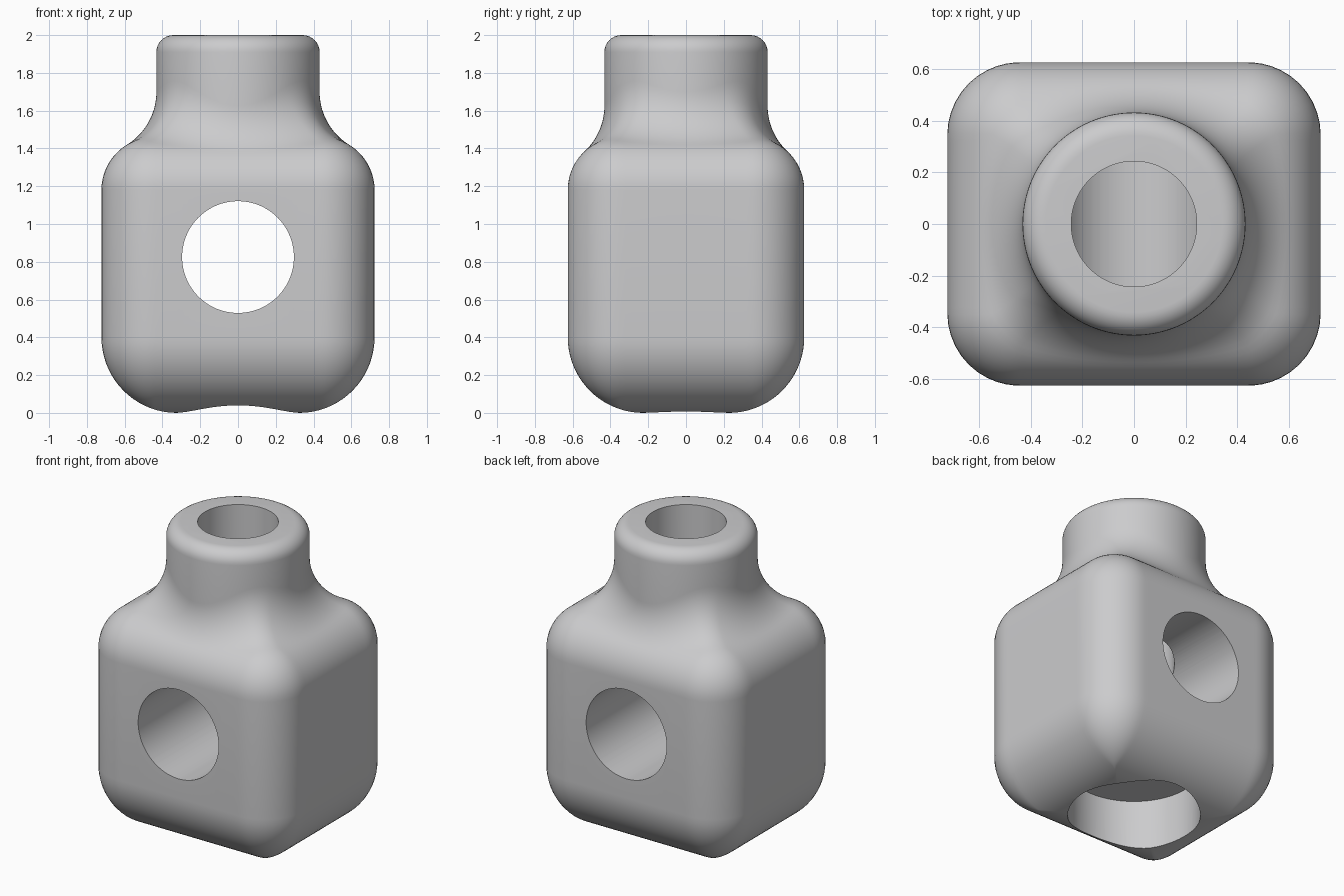
import bpy, bmesh, math
from mathutils import Vector

if "Cube" in bpy.data.objects:
    bpy.data.objects.remove(bpy.data.objects["Cube"])

HX, HY = 0.723, 0.626           # body half sizes
R_EDGE, Z_EDGE = 0.28, 1.18     # upright and shoulder rounding, its start height
R_BASE = 0.40                   # bottom rounding
R_NECK, R_TOP, R_BLEND = 0.432, 0.09, 0.33
CX, CY = HX - R_EDGE, HY - R_EDGE
COLS = 144


def column(t):
    """Points from the neck rim down to the base along one angle."""
    c, s = math.cos(t), math.sin(t)
    pts = []
    # rounded rim
    for i in range(9):
        a = math.pi / 2 * (1 - i / 8)
        r = R_NECK - R_TOP + R_TOP * math.cos(a)
        pts.append((r * c, r * s, 2 - R_TOP + R_TOP * math.sin(a)))
    # ball rolling between neck and shoulder
    bx, by = (R_NECK + R_BLEND) * c, (R_NECK + R_BLEND) * s
    kx, ky = max(-CX, min(CX, bx)), max(-CY, min(CY, by))
    out = Vector((bx - kx, by - ky))
    dist = out.length
    n = out.normalized()
    phi = math.acos(dist / (R_EDGE + R_BLEND))
    ball = Vector((bx, by, Z_EDGE + (R_EDGE + R_BLEND) * math.sin(phi)))
    start = Vector((-c, -s, 0))
    end = Vector((-n.x * math.cos(phi), -n.y * math.cos(phi), -math.sin(phi)))
    for i in range(15):
        pts.append(ball + R_BLEND * start.slerp(end, i / 14))
    # rounded shoulder
    for i in range(1, 11):
        a = phi * (1 - i / 10)
        r = R_EDGE * math.cos(a)
        pts.append((kx + r * n.x, ky + r * n.y, Z_EDGE + R_EDGE * math.sin(a)))
    # wall and rounded base, corners tightening to a point
    for i in range(19):
        a = math.pi / 2 * i / 18
        d = R_BASE * (1 - math.cos(a))
        r, over = max(R_EDGE - d, 0), max(d - R_EDGE, 0)
        pts.append((kx * (1 - over / CX) + r * n.x, ky * (1 - over / CY) + r * n.y,
                    R_BASE * (1 - math.sin(a))))
    return pts


def make_body():
    bm = bmesh.new()
    cols = [[bm.verts.new(p) for p in column(2 * math.pi * i / COLS)] for i in range(COLS)]
    for i in range(COLS):
        a, b = cols[i], cols[(i + 1) % COLS]
        for j in range(len(a) - 1):
            bm.faces.new((a[j], a[j + 1], b[j + 1], b[j]))
    bm.faces.new([c[0] for c in cols])
    bm.faces.new([c[-1] for c in reversed(cols)])
    bmesh.ops.remove_doubles(bm, verts=bm.verts, dist=1e-5)
    bmesh.ops.recalc_face_normals(bm, faces=bm.faces)
    me = bpy.data.meshes.new("bottle_block")
    bm.to_mesh(me)
    bm.free()
    ob = bpy.data.objects.new("bottle_block", me)
    bpy.context.collection.objects.link(ob)
    return ob


def bore(name, radius, depth, loc, rot=(0, 0, 0)):
    bpy.ops.mesh.primitive_cylinder_add(vertices=96, radius=radius, depth=depth,
                                        location=loc, rotation=rot)
    ob = bpy.context.object
    ob.name = name
    ob.hide_render = True
    return ob


body = make_body()
grey = bpy.data.materials.new("light_grey")
grey.diffuse_color = (0.6, 0.6, 0.61, 1)
grey.use_nodes = True
grey.node_tree.nodes["Principled BSDF"].inputs["Base Color"].default_value = grey.diffuse_color
body.data.materials.append(grey)

# bores: cross hole, neck hole opening into it, blind recess underneath
cutters = [
    bore("cross_bore", 0.296, 2, (0, 0, 0.825), (math.pi / 2, 0, 0)),
    bore("neck_bore", 0.243, 1.4, (0, 0, 1.525)),
    bore("base_recess", 0.40, 0.63, (0, 0, 0.015)),
]
bpy.ops.object.select_all(action='DESELECT')
bpy.context.view_layer.objects.active = body
body.select_set(True)
for cut in cutters:
    mod = body.modifiers.new(cut.name, 'BOOLEAN')
    mod.operation = 'DIFFERENCE'
    mod.solver = 'EXACT'
    mod.object = cut
    bpy.ops.object.modifier_apply(modifier=mod.name)
for cut in cutters:
    bpy.data.objects.remove(cut)
bpy.ops.object.shade_smooth_by_angle(angle=math.radians(30))
